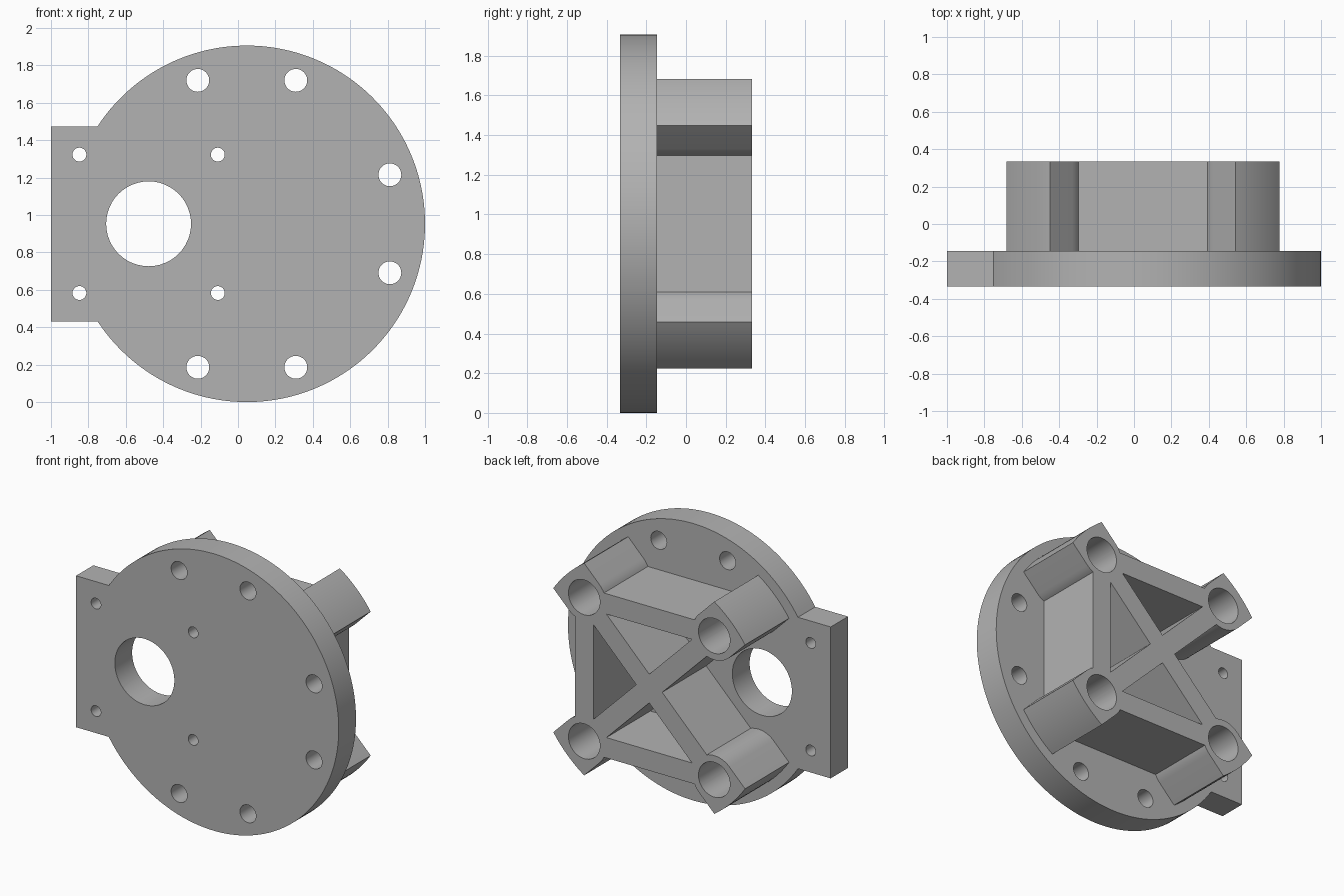
import bpy, bmesh, math
from math import pi, cos, sin, asin
from mathutils import Vector

if "Cube" in bpy.data.objects:
    bpy.data.objects.remove(bpy.data.objects["Cube"])

CX, CZ, R = 0.047, 0.953, 0.953          # disc centre and radius
FRONT, MID, BACK = -0.333, -0.145, 0.333  # depth levels
C = 0.495                                 # boss offset from the disc centre
HALF_WALL = 0.07
BOSS_R, BOSS_OUTER = 0.166, 0.882

grey = bpy.data.materials.new("machined grey")
grey.use_nodes = True
colour = (0.45, 0.45, 0.45, 1)
grey.diffuse_color = colour
grey.node_tree.nodes["Principled BSDF"].inputs["Base Color"].default_value = colour


def arc(x, z, r, a0, a1, n):
    return [(x + r * cos(a0 + (a1 - a0) * i / n), z + r * sin(a0 + (a1 - a0) * i / n))
            for i in range(n + 1)]


def prism(name, outline, y0, y1):
    """Extrude an outline, given relative to the disc centre, along y."""
    bm = bmesh.new()
    face = bm.faces.new([bm.verts.new((CX + x, y0, CZ + z)) for x, z in outline])
    new = bmesh.ops.extrude_face_region(bm, geom=[face])["geom"]
    bmesh.ops.translate(bm, vec=(0, y1 - y0, 0),
                        verts=[v for v in new if isinstance(v, bmesh.types.BMVert)])
    bmesh.ops.recalc_face_normals(bm, faces=bm.faces)
    mesh = bpy.data.meshes.new(name)
    bm.to_mesh(mesh)
    bm.free()
    mesh.materials.append(grey)
    obj = bpy.data.objects.new(name, mesh)
    bpy.context.collection.objects.link(obj)
    return obj


def cylinder(name, x, z, r, y0, y1, n=48):
    return prism(name, arc(x, z, r, 0, 2 * pi, n)[:-1], y0, y1)


def bar(name, a, b):
    """Straight rib between two points."""
    a, b = Vector(a), Vector(b)
    side = (b - a).normalized().orthogonal() * HALF_WALL
    return prism(name, [a + side, b + side, b - side, a - side], MID - 0.02, BACK)


def combine(target, helpers, operation):
    bpy.ops.object.select_all(action='DESELECT')
    bpy.context.view_layer.objects.active = target
    target.select_set(True)
    for helper in helpers:
        mod = target.modifiers.new("cut", 'BOOLEAN')
        mod.operation, mod.solver, mod.object = operation, 'EXACT', helper
        bpy.ops.object.modifier_apply(modifier=mod.name)
        bpy.data.objects.remove(helper)


# Round plate with the square tab on the right side
half_tab = 0.521
meet = asin(half_tab / R)
plate = prism("mounting_plate", arc(0, 0, R, meet - pi, pi - meet, 128)
              + [(-1 - CX, half_tab), (-1 - CX, -half_tab)], FRONT, MID)

# Plate holes: shaft opening, its four screws, six rim holes
shaft = -0.525
holes = [(shaft, 0, 0.227)]
holes += [(shaft + sx * 0.37, sz * 0.37, 0.037) for sx in (-1, 1) for sz in (-1, 1)]
for s in (-1, 1):
    holes += [(0.765, s * 0.262, 0.061), (0.262, s * 0.767, 0.061), (-0.262, s * 0.767, 0.061)]
combine(plate, [cylinder("hole", *h, FRONT - 0.1, MID + 0.1) for h in holes], 'DIFFERENCE')

# Crossed ribs and three outer walls; the tab side stays open
frame = bar("standoff_frame", (-C, -C), (C, C))
parts = [bar("rib", (-C, C), (C, -C)),
         bar("wall", (-C, C), (C, C)),
         bar("wall", (-C, -C), (C, -C)),
         bar("wall", (C, -C), (C, C))]

# Four bosses: round inside, straight sides, outer end following the disc
spread = asin(BOSS_R / BOSS_OUTER)
bores = []
for k in range(4):
    a = pi / 4 + k * pi / 2
    x, z = C * math.sqrt(2) * cos(a), C * math.sqrt(2) * sin(a)
    outline = arc(x, z, BOSS_R, a + pi / 2, a + 3 * pi / 2, 24)
    outline += arc(0, 0, BOSS_OUTER, a - spread, a + spread, 12)
    parts.append(prism("boss", outline, MID - 0.02, BACK))
    bores.append(cylinder("bore", x, z, 0.12, MID - 0.1, BACK + 0.1))
combine(frame, parts, 'UNION')
combine(frame, bores, 'DIFFERENCE')

# Smooth the curved walls, keep edges crisp
for obj in (plate, frame):
    bpy.ops.object.select_all(action='DESELECT')
    bpy.context.view_layer.objects.active = obj
    obj.select_set(True)
    bpy.ops.object.shade_smooth_by_angle(angle=math.radians(25))
